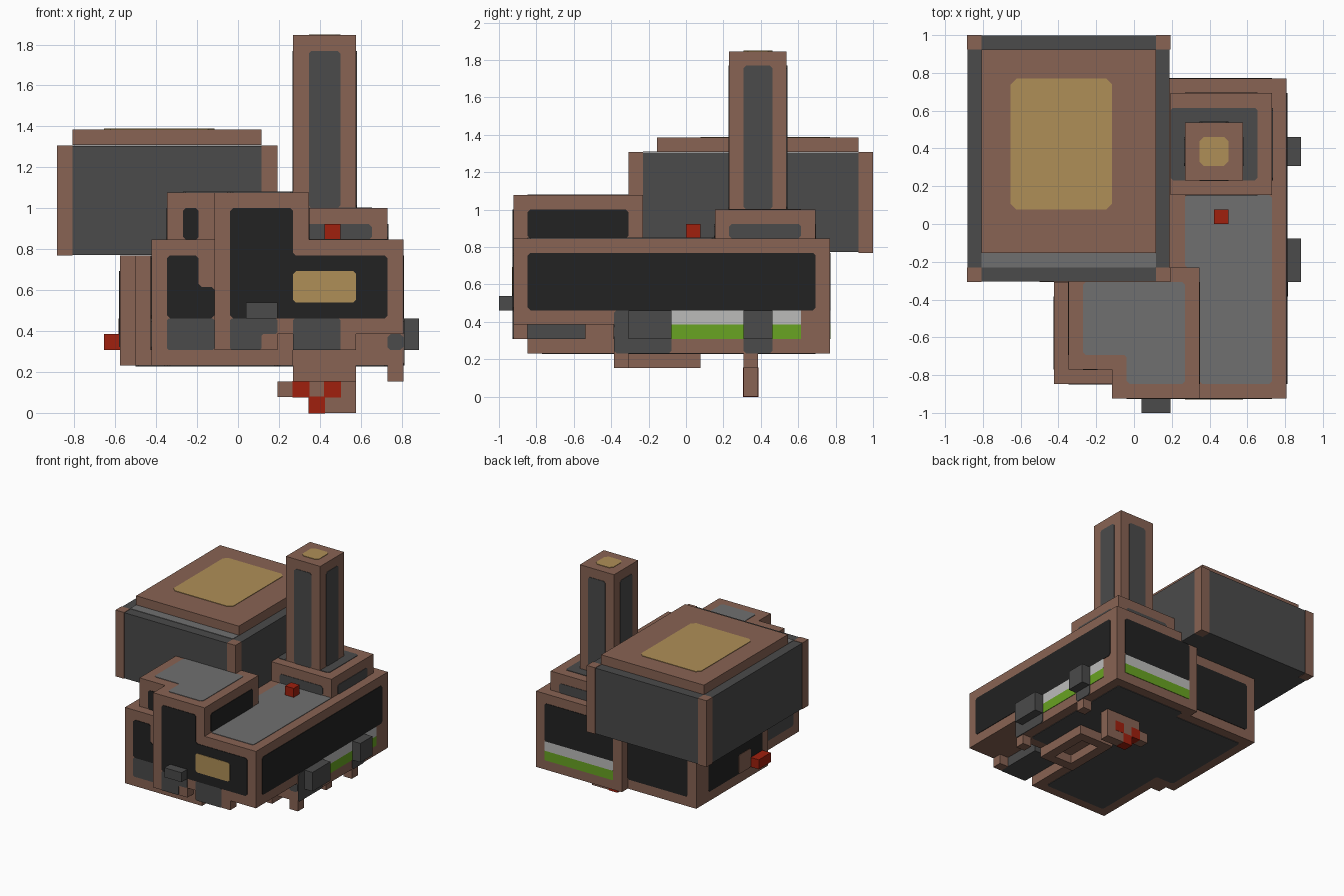
import bpy
import bmesh
from mathutils import Vector

old = bpy.data.objects.get("Cube")
if old:
    bpy.data.objects.remove(old, do_unlink=True)

UNIT = 1 / 13          # size of one building cell
SHIFT = Vector((-11.5, 0, 0))

# Flat colours
colours = {
    "brown": (0.246, 0.125, 0.087),
    "dark_grey": (0.069, 0.069, 0.069),
    "mid_grey": (0.16, 0.16, 0.16),
    "black": (0.016, 0.016, 0.016),
    "gold": (0.43, 0.275, 0.095),
    "red": (0.35, 0.014, 0.004),
    "green": (0.138, 0.366, 0.016),
    "white": (0.5, 0.5, 0.49),
}
materials = {}
for colour_name, rgb in colours.items():
    mat = bpy.data.materials.new(colour_name)
    mat.use_nodes = True
    mat.diffuse_color = (*rgb, 1)
    mat.node_tree.nodes["Principled BSDF"].inputs["Base Color"].default_value = (*rgb, 1)
    materials[colour_name] = mat


def finish(name, colour, bm):
    """Turn a bmesh given in cells into an object."""
    for vert in bm.verts:
        vert.co = (vert.co + SHIFT) * UNIT
    bmesh.ops.recalc_face_normals(bm, faces=bm.faces)
    mesh = bpy.data.meshes.new(name)
    bm.to_mesh(mesh)
    bm.free()
    mesh.materials.append(materials[colour])
    obj = bpy.data.objects.new(name, mesh)
    bpy.context.collection.objects.link(obj)


def box(name, colour, xs, ys, zs, grow=0):
    """Box between cell limits, optionally grown on every side."""
    bm = bmesh.new()
    bmesh.ops.create_cube(bm, size=1)
    for vert in bm.verts:
        for axis, (low, high) in enumerate((xs, ys, zs)):
            vert.co[axis] = low - grow if vert.co[axis] < 0 else high + grow
    finish(name, colour, bm)


def rect(us, vs):
    return [(us[0], vs[0]), (us[1], vs[0]), (us[1], vs[1]), (us[0], vs[1])]


def plate(name, colour, axis, sign, level, outline, lift=0.05, cut=0.18):
    """Thin plate with clipped corners on a wall; axis is the wall normal."""
    points = [Vector(p) for p in outline]
    clipped = []
    for i, p in enumerate(points):
        for other in (points[i - 1], points[(i + 1) % len(points)]):
            clipped.append(p + (other - p).normalized() * cut)
    bm = bmesh.new()
    verts = []
    for u, v in clipped:
        co = [u, v]
        co.insert("xyz".index(axis), level)
        verts.append(bm.verts.new(co))
    face = bm.faces.new(verts)
    out = bmesh.ops.extrude_face_region(bm, geom=[face])
    for vert in out["geom"]:
        if isinstance(vert, bmesh.types.BMVert):
            vert.co["xyz".index(axis)] += sign * lift
    finish(name, colour, bm)


# Main house volumes
box("right_house", "brown", (12, 22), (-5, 10), (3, 11))
box("left_house", "brown", (4, 12), (-3, 9), (3, 10))
box("left_house_step", "brown", (5, 12), (-4, -3), (3, 10))
box("front_left_house", "brown", (6, 12), (-11, -4), (3, 11))
box("front_house", "brown", (10, 22), (-12, -5), (5, 11))
box("front_foot", "brown", (10, 14), (-12, -11), (4, 5))
box("front_floor", "brown", (12, 15), (-11, -5), (3, 5))
box("cabin_rear", "brown", (7, 16), (-10, -3), (11, 14))
box("cabin_front", "brown", (10, 16), (-12, -10), (11, 14))

# Roof and floor panels
plate("cabin_roof_panel", "mid_grey", "z", 1, 14,
      [(8, -4), (8, -9), (11, -9), (11, -11), (15, -11), (15, -4)])
plate("deck_panel", "mid_grey", "z", 1, 11,
      [(15, -3), (16, -3), (16, -11), (21, -11), (21, 2), (15, 2)])
plate("floor_panel", "dark_grey", "z", -1, 3,
      [(5, -2), (7, -2), (7, -10), (14, -10), (14, -4), (21, -4),
       (21, 9), (13, 9), (13, 8), (5, 8)])

# Front windows and trims
plate("front_window", "black", "y", -1, -12,
      [(11, 6), (21, 6), (21, 10), (15, 10), (15, 13), (11, 13)])
plate("front_sign", "gold", "y", -1, -12, rect((15, 19), (7, 9)), lift=0.09)
plate("front_lower_panel", "dark_grey", "y", -1, -12,
      [(11, 4), (13, 4), (13, 5), (14, 5), (14, 6), (11, 6)], cut=0.1)
plate("front_vent_panel", "dark_grey", "y", -1, -12, rect((15, 18), (4, 6)), cut=0.1)
box("front_vent", "dark_grey", (15, 18), (-12, -7), (4, 5))
box("front_bracket", "brown", (18, 19), (-12, -11), (4, 5))
box("front_step", "dark_grey", (12, 14), (-13, -12), (6, 7))
plate("front_left_window", "black", "y", -1, -11,
      [(7, 6), (10, 6), (10, 8), (9, 8), (9, 10), (7, 10)])
plate("front_left_lower_panel", "dark_grey", "y", -1, -11, rect((7, 10), (4, 6)), cut=0.1)
plate("cabin_left_front_window", "black", "y", -1, -10, rect((8, 9), (11, 13)))

# Side and back windows
plate("cabin_right_window", "black", "x", 1, 16, rect((-11, -4), (11, 13)))
plate("cabin_left_window", "black", "x", -1, 7, rect((-9, -4), (11, 13)))
plate("front_left_side_window", "black", "x", -1, 6, rect((-10, -5), (6, 10)))
plate("front_left_side_panel", "dark_grey", "x", -1, 6, rect((-10, -5), (4, 6)))
plate("left_window", "black", "x", -1, 4, rect((-2, 7), (4, 9)))
plate("left_mount", "brown", "x", -1, 4, rect((0, 2), (4, 6)), lift=0.09)
box("left_red_box", "red", (3, 4), (-2, 0), (4, 5))
plate("right_window", "black", "x", 1, 22, rect((-11, 9), (6, 10)))
plate("back_window", "black", "y", 1, 10, rect((13, 21), (6, 10)))
plate("back_left_window", "black", "y", 1, 9, rect((5, 12), (4, 9)))

# White and green stripes
for stripe, low in (("white", 5), ("green", 4)):
    span = (low, low + 1)
    plate("right_stripe_" + stripe, stripe, "x", 1, 22, rect((-1, 8), span), cut=0.03)
    plate("back_stripe_" + stripe, stripe, "y", 1, 10, rect((13, 21), span), cut=0.03)

# Side vents with hanging feet
for label, wall, body, foot in (("front", (-5, -1), (-4, -1), (-5, -4)),
                                ("rear", (4, 6), (4, 6), (4, 5))):
    plate(label + "_side_vent_panel", "dark_grey", "x", 1, 22, rect(wall, (3, 6)), lift=0.09)
    box(label + "_side_vent", "dark_grey", (22, 23), body, (4, 6))
    box(label + "_side_foot", "brown", (21, 22), foot, (2, 3))
plate("side_vent_end", "dark_grey", "y", -1, -5, rect((21, 22), (4, 5)))

# Frame under the floor
for side in (15, 18):
    box("under_frame_side", "brown", (side, side + 1), (-5, 1), (2, 3))
for end in (-5, 0):
    box("under_frame_end", "brown", (16, 18), (end, end + 1), (2, 3))
plate("under_frame_panel", "brown", "z", -1, 3, rect((16, 18), (-4, 0)), lift=0.1)

# Stepped keel with red cells
for row, start in enumerate((16, 14, 15)):
    box("keel_row", "brown", (start, 19), (4, 5), (row, row + 1))
for column, row in ((15, 1), (17, 1), (16, 0)):
    box("keel_red_cell", "red", (column, column + 1), (4, 5), (row, row + 1), grow=0.03)

# Large raised tank with corner posts and lid
box("tank", "dark_grey", (0, 14), (-4, 13), (10, 17), grow=-0.04)
for x in (0, 13):
    for y in (-4, 12):
        box("tank_post", "brown", (x, x + 1), (y, y + 1), (10, 17))
plate("tank_ledge", "mid_grey", "z", 1, 17, rect((1, 13), (-3, -2)), cut=0.03)
box("tank_lid", "brown", (1, 13), (-2, 12), (17, 18))
plate("tank_lid_panel", "gold", "z", 1, 18, rect((3, 10), (1, 10)), cut=0.4)

# Chimney base and chimney
box("chimney_base", "brown", (14, 21), (2, 9), (11, 13))
plate("chimney_base_top", "dark_grey", "z", 1, 13, rect((14, 20), (3, 8)))
plate("chimney_base_front", "dark_grey", "y", -1, 2, rect((15, 20), (11, 12)))
plate("chimney_base_back", "dark_grey", "y", 1, 9, rect((15, 20), (11, 12)))
plate("chimney_base_right", "dark_grey", "x", 1, 21, rect((3, 8), (11, 12)))
box("chimney", "brown", (15, 19), (3, 7), (13, 24))
for axis, sign, level, span in (("x", -1, 15, (4, 6)), ("x", 1, 19, (4, 6)),
                                ("y", -1, 3, (16, 18)), ("y", 1, 7, (16, 18))):
    plate("chimney_panel", "dark_grey", axis, sign, level, rect(span, (13, 23)))
plate("chimney_cap", "gold", "z", 1, 24, rect((16, 18), (4, 6)), cut=0.3)

# Small red box on the deck
box("deck_red_box", "red", (17, 18), (0, 1), (11, 12))
